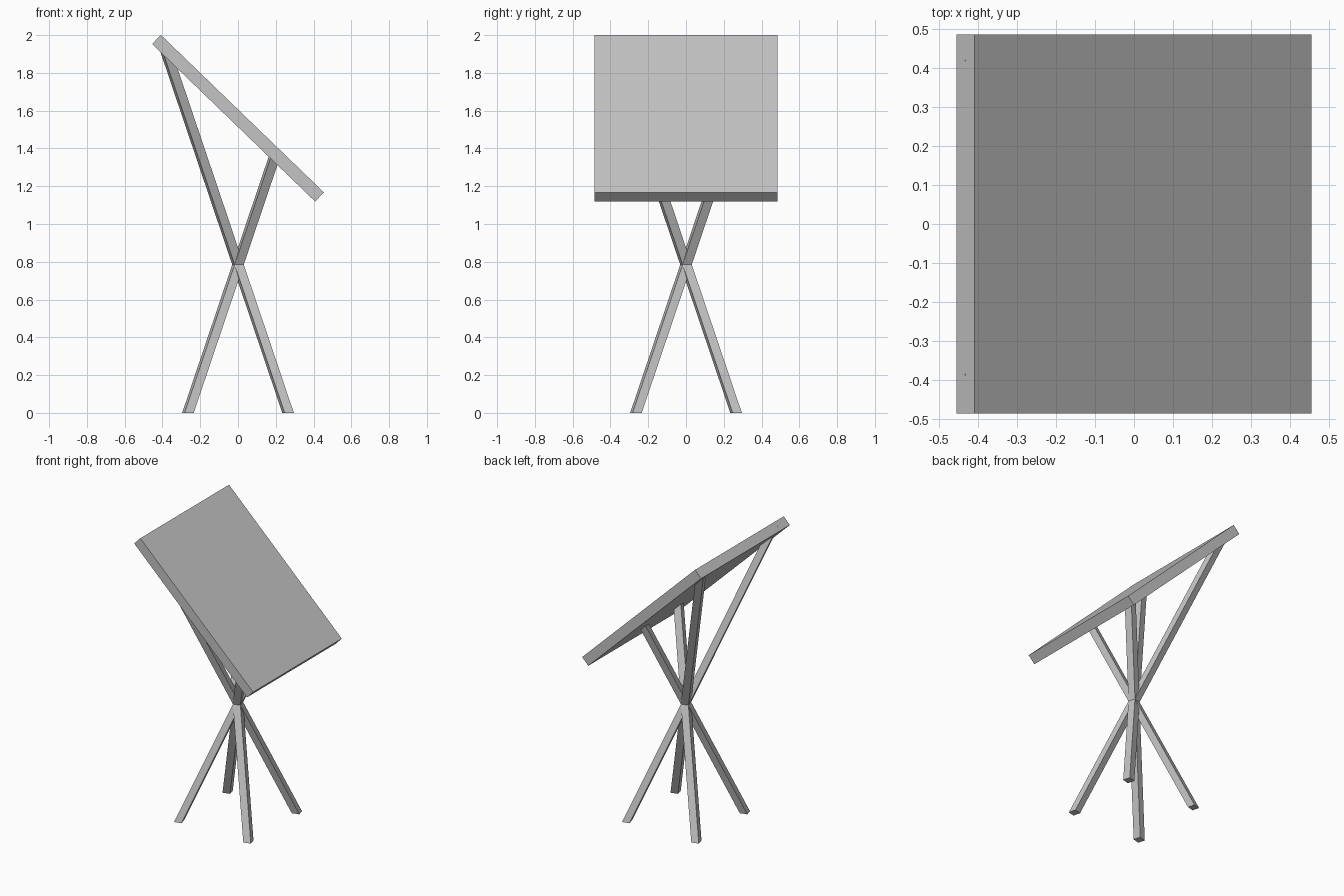
import bpy
import bmesh
from math import radians, sin, cos, tan
from mathutils import Vector, Matrix

cube = bpy.data.objects.get("Cube")
if cube:
    bpy.data.objects.remove(cube, do_unlink=True)

# One plain grey for the whole stand
GREY = (0.55, 0.55, 0.55, 1)
grey = bpy.data.materials.new("light_grey")
grey.use_nodes = True
grey.diffuse_color = GREY
grey.node_tree.nodes["Principled BSDF"].inputs["Base Color"].default_value = GREY

TILT = radians(44)          # slope of the board
BOARD_CENTRE = Vector((0, 0, 1.56))
BOARD_SIZE = (1.2, 0.97, 0.067)
FOOT = 0.265                # foot offset in x and y
CROSS_Z = 0.785             # height where the legs cross
LEG_WIDTH = 0.05
TWIST = radians(15)         # turn of each leg's square section


def add_object(name, bm):
    bmesh.ops.recalc_face_normals(bm, faces=bm.faces)
    mesh = bpy.data.meshes.new(name)
    bm.to_mesh(mesh)
    bm.free()
    mesh.materials.append(grey)
    obj = bpy.data.objects.new(name, mesh)
    bpy.context.collection.objects.link(obj)
    return obj


# Sloping board
bm = bmesh.new()
bmesh.ops.create_cube(bm, size=1, matrix=Matrix.Translation(BOARD_CENTRE)
                      @ Matrix.Rotation(TILT, 4, 'Y')
                      @ Matrix.Diagonal((*BOARD_SIZE, 1)))
add_object("board", bm)


# Straight legs crossing at the centre, cut flat at the floor and ending in the board
def add_leg(name, sx, sy):
    bm = bmesh.new()
    foot = Vector((sx * FOOT, sy * FOOT, 0))
    run = (Vector((0, 0, CROSS_Z)) - foot) / CROSS_Z    # travel per unit height
    bmesh.ops.create_cube(bm, size=LEG_WIDTH, matrix=Matrix.Rotation(TWIST, 4, 'Z'))
    slope = tan(TILT)
    for v in bm.verts:
        base = foot + Vector((v.co.x, v.co.y, 0))
        rise = 0
        if v.co.z > 0:
            rise = (BOARD_CENTRE.z - slope * base.x) / (1 + slope * run.x)
        v.co = base + run * rise
    add_object(name, bm)


for side, sx in (("left", 1), ("right", -1)):
    for end, sy in (("front", -1), ("back", 1)):
        add_leg(f"{end}_{side}_leg", sx, sy)
